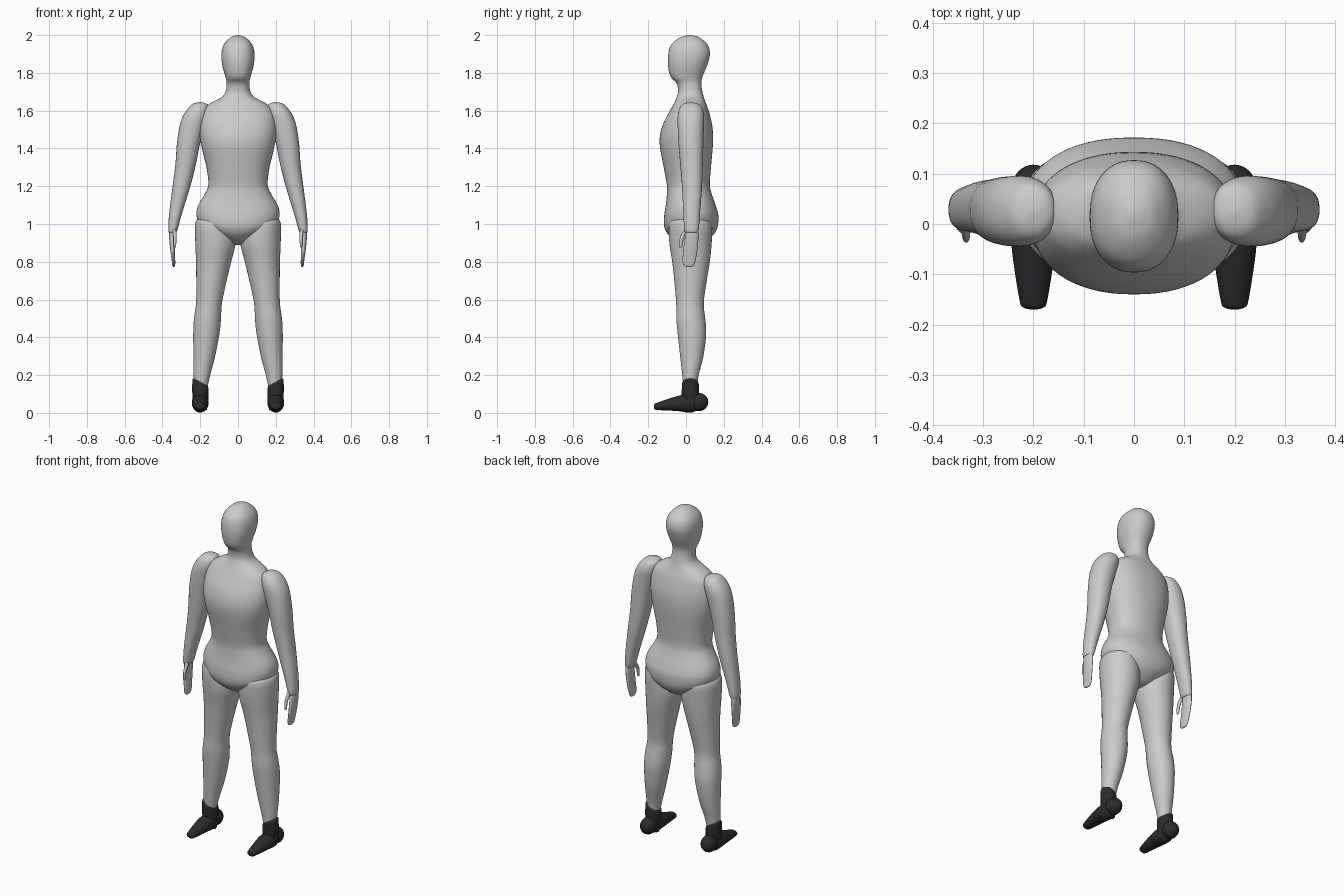
import bpy, bmesh, math
from mathutils import Vector

dark = bpy.data.materials.new("dark_shoe")
dark.diffuse_color = (0.025, 0.025, 0.028, 1)


def spline(rows, steps):
    """Catmull-Rom interpolation through rows of numbers."""
    rows = [Vector(r) for r in rows]
    pts = [rows[0]] + rows + [rows[-1]]
    out = []
    for i in range(1, len(pts) - 2):
        a, b, c, d = pts[i - 1:i + 3]
        for s in range(steps):
            t = s / steps
            out.append(0.5 * (2 * b + (c - a) * t + (2 * a - 5 * b + 4 * c - d) * t * t
                              + (3 * b - 3 * c + d - a) * t ** 3))
    return out + [rows[-1]]


def finish(bm, name, mirror, mat):
    bmesh.ops.recalc_face_normals(bm, faces=bm.faces)
    me = bpy.data.meshes.new(name)
    bm.to_mesh(me)
    bm.free()
    me.polygons.foreach_set("use_smooth", [True] * len(me.polygons))
    ob = bpy.data.objects.new(name, me)
    bpy.context.collection.objects.link(ob)
    if mat:
        me.materials.append(mat)
    if mirror:
        m = ob.modifiers.new("mirror", "MIRROR")
        m.use_mirror_merge = False
    return ob


def loft(name, rings, axis="z", power=2.0, n=40, steps=4, mirror=True, mat=None, slope=0):
    """Rings: (position, u min, u max, v min, v max); u is x, v is y or z."""
    bm = bmesh.new()
    loops = []
    for p, u0, u1, v0, v1 in spline(rings, steps):
        loop = []
        for k in range(n):
            a = 2 * math.pi * k / n
            c, s = math.cos(a), math.sin(a)
            u = (u0 + u1) / 2 + (u1 - u0) / 2 * math.copysign(abs(c) ** (2 / power), c)
            v = (v0 + v1) / 2 + (v1 - v0) / 2 * math.copysign(abs(s) ** (2 / power), s)
            co = (u, v, p + slope * (u - 0.2)) if axis == "z" else (u, p, v)
            loop.append(bm.verts.new(co))
        loops.append(loop)
    for a, b in zip(loops, loops[1:]):
        for k in range(n):
            j = (k + 1) % n
            bm.faces.new((a[k], a[j], b[j], b[k]))
    bm.faces.new(loops[0])
    bm.faces.new(loops[-1])
    return finish(bm, name, mirror, mat)


# Torso, neck and head: height, half width, front y, back y
body = [
    (0.89, 0.015, 0.01, 0.05), (0.90, 0.05, -0.035, 0.09), (0.935, 0.11, -0.085, 0.138),
    (0.965, 0.165, -0.108, 0.16), (1.00, 0.205, -0.117, 0.17), (1.05, 0.22, -0.115, 0.171),
    (1.10, 0.21, -0.107, 0.157), (1.16, 0.175, -0.101, 0.136), (1.21, 0.157, -0.102, 0.126),
    (1.30, 0.167, -0.118, 0.132), (1.43, 0.197, -0.14, 0.143), (1.52, 0.202, -0.125, 0.139),
    (1.60, 0.185, -0.085, 0.12), (1.64, 0.145, -0.063, 0.105), (1.67, 0.088, -0.05, 0.095),
    (1.70, 0.066, -0.042, 0.087), (1.745, 0.06, -0.05, 0.081), (1.78, 0.067, -0.082, 0.087),
    (1.84, 0.083, -0.095, 0.112), (1.90, 0.088, -0.094, 0.127), (1.95, 0.075, -0.078, 0.114),
    (1.985, 0.044, -0.036, 0.075), (1.997, 0.018, 0.0, 0.043), (2.00, 0.002, 0.018, 0.023),
]
loft("torso_and_head", [(z, -w, w, f, b) for z, w, f, b in body],
     power=2.25, n=64, mirror=False)

# Legs
loft("leg", [
    (0.12, 0.165, 0.228, -0.012, 0.055), (0.20, 0.147, 0.235, -0.02, 0.067),
    (0.30, 0.121, 0.236, -0.031, 0.092), (0.42, 0.098, 0.237, -0.044, 0.107),
    (0.50, 0.09, 0.233, -0.051, 0.102), (0.58, 0.085, 0.222, -0.052, 0.094),
    (0.70, 0.06, 0.221, -0.062, 0.11), (0.80, 0.036, 0.222, -0.073, 0.126),
    (0.90, 0.012, 0.226, -0.088, 0.136), (1.00, 0.02, 0.227, -0.09, 0.138),
    (1.03, 0.04, 0.21, -0.07, 0.12),
])

# Arms
loft("arm", [
    (0.955, 0.333, 0.362, 0.005, 0.055), (0.965, 0.322, 0.369, -0.008, 0.066),
    (1.05, 0.298, 0.365, -0.014, 0.074), (1.20, 0.252, 0.346, -0.021, 0.085),
    (1.32, 0.222, 0.331, -0.031, 0.089), (1.42, 0.202, 0.324, -0.039, 0.092),
    (1.52, 0.174, 0.309, -0.044, 0.095), (1.58, 0.157, 0.287, -0.043, 0.095),
    (1.62, 0.155, 0.258, -0.031, 0.083), (1.638, 0.168, 0.236, -0.01, 0.062),
    (1.645, 0.195, 0.205, 0.022, 0.03),
], power=2.2)

# Hands and thumbs
loft("hand", [
    (0.772, 0.338, 0.342, 0.008, 0.02), (0.778, 0.334, 0.347, -0.008, 0.038),
    (0.80, 0.332, 0.35, -0.018, 0.049), (0.86, 0.334, 0.358, -0.015, 0.06),
    (0.93, 0.332, 0.365, -0.006, 0.066), (0.98, 0.328, 0.366, 0.0, 0.062),
], n=24)
loft("thumb", [
    (0.875, 0.332, 0.337, -0.034, -0.028), (0.882, 0.328, 0.34, -0.037, -0.02),
    (0.92, 0.326, 0.342, -0.034, -0.013), (0.95, 0.326, 0.344, -0.022, 0.004),
    (0.98, 0.33, 0.348, 0.0, 0.02),
], n=16)

# Shoes: sole, slanted ankle cuff and round heel
loft("shoe_toe", [
    (-0.17, 0.194, 0.206, 0.03, 0.037), (-0.166, 0.18, 0.22, 0.02, 0.047),
    (-0.15, 0.172, 0.228, 0.015, 0.055), (-0.05, 0.157, 0.243, 0.01, 0.088),
    (0.01, 0.157, 0.243, 0.002, 0.1), (0.045, 0.162, 0.238, 0.006, 0.1),
    (0.07, 0.18, 0.22, 0.03, 0.08),
], axis="y", mat=dark)
loft("shoe_cuff", [
    (0.03, 0.165, 0.235, -0.01, 0.06), (0.08, 0.158, 0.242, -0.022, 0.068),
    (0.14, 0.156, 0.242, -0.022, 0.068), (0.155, 0.157, 0.241, -0.021, 0.067),
    (0.164, 0.163, 0.235, -0.015, 0.061), (0.166, 0.18, 0.22, 0.0, 0.045),
], mat=dark, slope=0.5)
bm = bmesh.new()
bmesh.ops.create_uvsphere(bm, u_segments=32, v_segments=16, radius=1)
bmesh.ops.scale(bm, vec=(0.044, 0.05, 0.048), verts=bm.verts)
bmesh.ops.translate(bm, vec=(0.2, 0.068, 0.057), verts=bm.verts)
finish(bm, "shoe_heel", True, dark)
